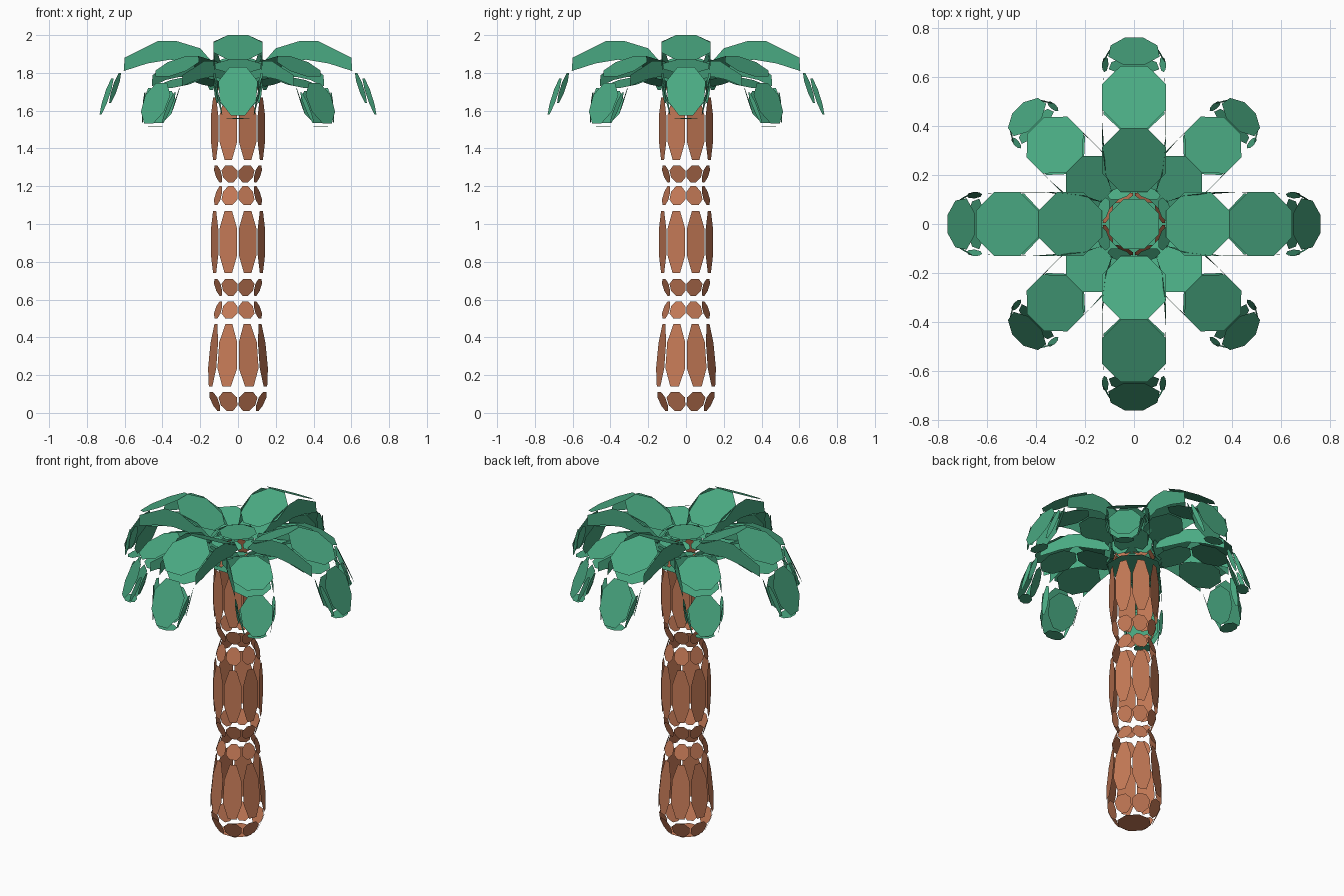
import bpy
import math
from mathutils import Vector, Matrix

if "Cube" in bpy.data.objects:
    bpy.data.objects.remove(bpy.data.objects["Cube"])


def material(name, rgb):
    m = bpy.data.materials.new(name)
    m.diffuse_color = (*rgb, 1)
    m.use_nodes = True
    m.node_tree.nodes["Principled BSDF"].inputs["Base Color"].default_value = m.diffuse_color
    return m


BARK = material("bark brown", (0.56, 0.195, 0.095))
LEAF = material("leaf green", (0.068, 0.40, 0.225))


def octagon(a, b, c, d, k=1.0):
    """Flat octagonal plate inscribed in the quad a-b-c-d."""
    a, b, c, d = map(Vector, (a, b, c, d))
    pts = []
    for i in range(8):
        ang = math.radians(22.5 + 45 * i)
        f = 1 / math.cos(math.radians(22.5))
        u = 0.5 + 0.5 * k * f * math.cos(ang)
        v = 0.5 + 0.5 * f * math.sin(ang)
        pts.append(a.lerp(b, u).lerp(d.lerp(c, u), v))
    return pts


def build(name, polys, mat, matrix=None):
    verts, faces = [], []
    for p in polys:
        faces.append(list(range(len(verts), len(verts) + len(p))))
        verts += [tuple(v) for v in p]
    me = bpy.data.meshes.new(name)
    me.from_pydata(verts, [], faces)
    me.materials.append(mat)
    ob = bpy.data.objects.new(name, me)
    bpy.context.collection.objects.link(ob)
    if matrix:
        me.transform(matrix)
    return ob


def polar(r, i, z):
    t = math.radians(45 * i)
    return Vector((r * math.cos(t), r * math.sin(t), z))


def band(z0, r0, z1, r1, k=0.92):
    """Eight plates around the axis."""
    return [octagon(polar(r0, i, z0), polar(r0, i + 1, z0),
                    polar(r1, i + 1, z1), polar(r1, i, z1), k) for i in range(8)]


def disc(r, z, up):
    pts = [polar(r, i + 0.5, z) for i in range(8)]
    return pts if up else pts[::-1]


# Trunk: three bulging segments of bark plates
bark = [disc(0.10, 0.0, False)]
for z0, r0, z1, r1 in [
        (0.01, 0.12, 0.11, 0.165), (0.14, 0.17, 0.47, 0.137),
        (0.50, 0.137, 0.59, 0.108), (0.62, 0.108, 0.71, 0.137),
        (0.74, 0.145, 1.07, 0.145), (1.10, 0.137, 1.20, 0.108),
        (1.22, 0.108, 1.31, 0.137), (1.34, 0.145, 1.67, 0.145),
        (1.70, 0.137, 1.79, 0.11)]:
    bark += band(z0, r0, z1, r1)
build("trunk", bark, BARK)

# Crown hub
hub = [disc(0.11, 1.885, True), disc(0.16, 1.69, False)]
hub += band(1.84, 0.175, 1.88, 0.125) + band(1.71, 0.165, 1.83, 0.175)
build("crown_hub", hub, LEAF)

# Frond plates along +x: (r0, z0, half width 0, r1, z1, half width 1)
TOP = [(0.13, 1.88, 0.13, 0.39, 2.0, 0.13),
       (0.39, 2.0, 0.13, 0.645, 1.87, 0.13),
       (0.65, 1.83, 0.11, 0.76, 1.575, 0.09)]
UNDER = [(0.13, 1.80, 0.10, 0.37, 1.87, 0.12),
         (0.38, 1.87, 0.125, 0.61, 1.80, 0.12),
         (0.61, 1.78, 0.11, 0.68, 1.58, 0.085),
         (0.75, 1.555, 0.06, 0.67, 1.56, 0.06)]
SIDE = [(0.13, 0.09, 1.85), (0.20, 0.115, 1.93), (0.33, 0.13, 1.97),
        (0.42, 0.13, 1.97), (0.60, 0.125, 1.88), (0.605, 0.125, 1.81),
        (0.48, 0.13, 1.85), (0.36, 0.13, 1.87), (0.22, 0.115, 1.85)]
TIP_SIDES = [[(0.61, 0.115, 1.80), (0.64, 0.135, 1.80),
              (0.69, 0.12, 1.64), (0.665, 0.10, 1.64)],
             [(0.65, 0.13, 1.77), (0.68, 0.12, 1.77),
              (0.74, 0.08, 1.58), (0.715, 0.09, 1.58)]]


def frond():
    polys = []
    for r0, z0, w0, r1, z1, w1 in TOP:
        polys.append(octagon((r0, w0, z0), (r0, -w0, z0), (r1, -w1, z1), (r1, w1, z1))[::-1])
    for r0, z0, w0, r1, z1, w1 in UNDER:
        polys.append(octagon((r0, w0, z0), (r0, -w0, z0), (r1, -w1, z1), (r1, w1, z1)))
    for s in (1, -1):
        edge = [SIDE] + [octagon(*q) for q in TIP_SIDES]
        for p in edge:
            p = [Vector((v[0], s * v[1], v[2])) for v in p]
            polys.append(p if s > 0 else p[::-1])
    # keep the upright side plates facing outwards
    out = []
    for p in polys:
        out.append(p)
    return out


# Four long fronds on the axes, four smaller and lower ones between them
for i in range(8):
    m = Matrix.Rotation(math.radians(45 * i), 4, 'Z')
    if i % 2:
        m = m @ Matrix.Translation((0, 0, 1.515 - 1.555 * 0.84)) @ Matrix.Diagonal((0.88, 0.9, 0.84, 1))
    build(("lower_frond_" if i % 2 else "upper_frond_") + str(i // 2 + 1), frond(), LEAF, m)
